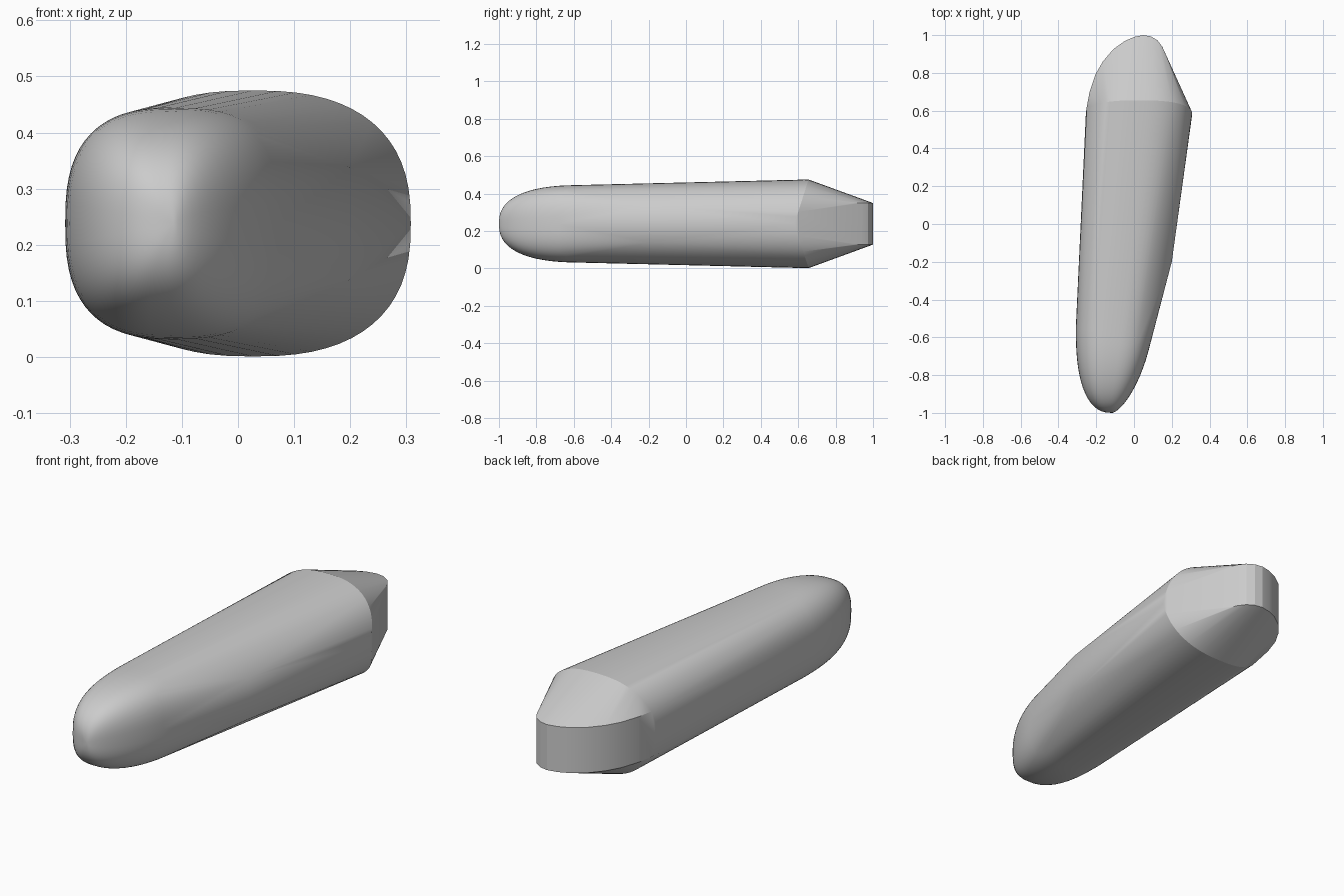
import bpy, bmesh, math

cube = bpy.data.objects.get("Cube")
if cube:
    bpy.data.objects.remove(cube, do_unlink=True)

MID = 0.238  # height of the long axis


def section(y, x_min, x_max, half_height, power, lean=0.0, count=64):
    """Rounded-box ring across the body; lean pushes its top and bottom back."""
    ring = []
    for i in range(count):
        a = 2 * math.pi * i / count
        c, s = math.cos(a), math.sin(a)
        u = math.copysign(abs(c) ** (2 / power), c)
        v = math.copysign(abs(s) ** (2 / power), s)
        ring.append(((x_min + x_max) / 2 + u * (x_max - x_min) / 2,
                     y + lean * abs(v), MID + v * half_height))
    return ring


def taper(t, power):
    return max(0.0, 1 - t ** power) ** (1 / power)


# Widest section, and the bend along one flank
points = section(0.58, -0.255, 0.308, 0.237, 2.5, lean=0.075)
points += [(0.2, -0.2, MID + z) for z in (-0.1, 0, 0.1)]

# Rounded front end
STEPS = 16
for i in range(STEPS + 1):
    t = math.sin(math.pi / 2 * i / STEPS)
    k = taper(t, 2.5)
    points += section(-0.55 - 0.45 * t, -0.115 - 0.193 * k,
                      -0.115 + 0.212 * taper(t, 1.5), 0.207 * k, 2.7)

# Upright wall around the back end
outline = [(-0.25, 0.62), (-0.235, 0.7), (-0.205, 0.79), (-0.165, 0.86),
           (-0.11, 0.925), (-0.05, 0.968), (0.0, 0.99), (0.05, 1.0),
           (0.09, 0.993), (0.125, 0.972), (0.15, 0.938), (0.167, 0.9)]
points += [(x, y, MID + z) for x, y in outline for z in (-0.111, 0.111)]

# Stretch one tight skin over all sections
bm = bmesh.new()
for p in points:
    bm.verts.new(p)
bmesh.ops.remove_doubles(bm, verts=bm.verts, dist=0.0005)
bmesh.ops.convex_hull(bm, input=bm.verts)
bmesh.ops.delete(bm, geom=[v for v in bm.verts if not v.link_faces], context='VERTS')
bmesh.ops.recalc_face_normals(bm, faces=bm.faces)
mesh = bpy.data.meshes.new("tapered_body")
bm.to_mesh(mesh)
bm.free()

body = bpy.data.objects.new("tapered_body", mesh)
bpy.context.collection.objects.link(body)

grey = bpy.data.materials.new("plain_grey")
grey.use_nodes = True
colour = (0.6, 0.6, 0.6, 1)
grey.diffuse_color = colour
grey.node_tree.nodes["Principled BSDF"].inputs["Base Color"].default_value = colour
mesh.materials.append(grey)

bpy.ops.object.select_all(action='DESELECT')
body.select_set(True)
bpy.context.view_layer.objects.active = body
bpy.ops.object.shade_smooth_by_angle(angle=math.radians(18))
